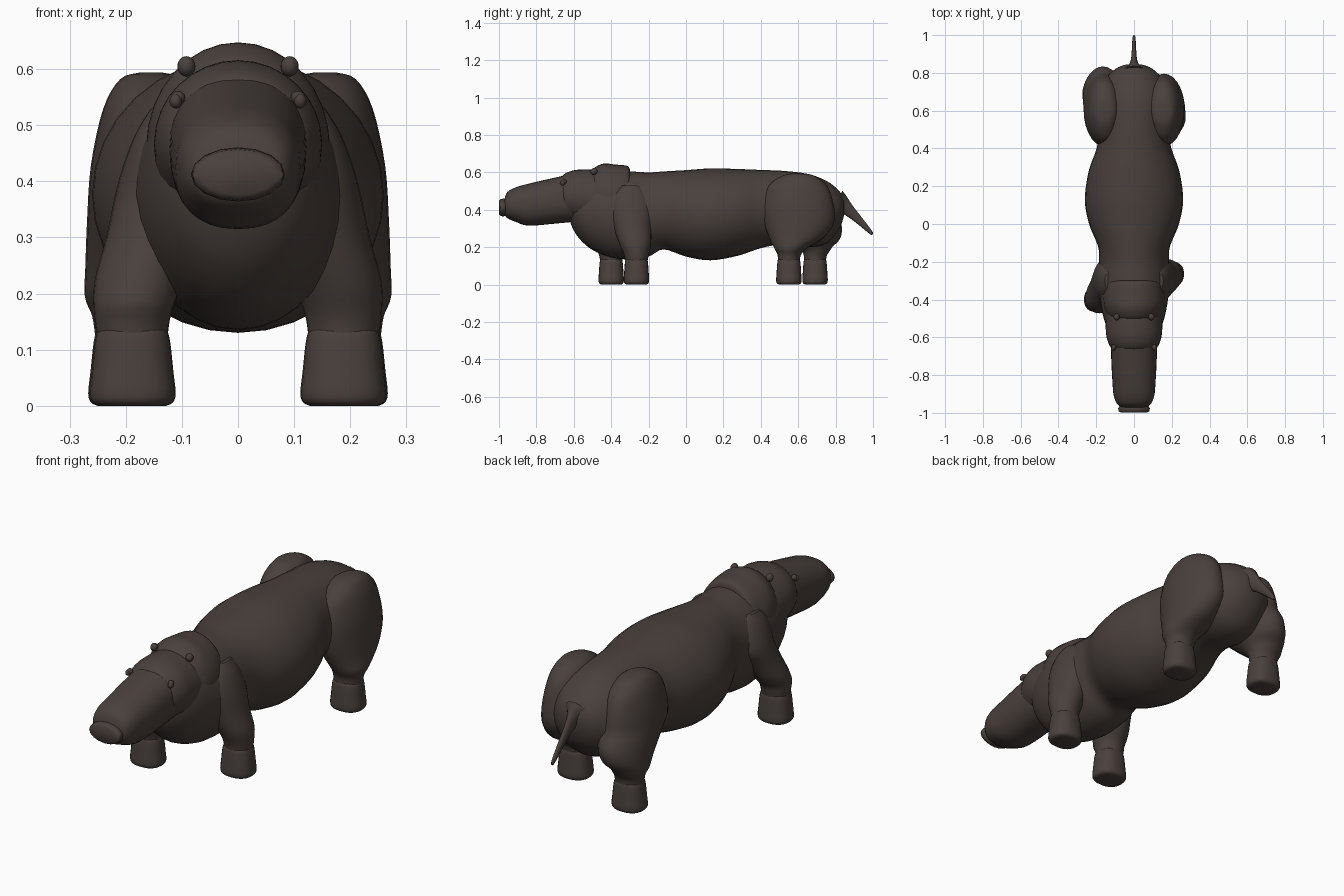
import bpy, bmesh, math
from mathutils import Vector

cube = bpy.data.objects.get("Cube")
if cube:
    bpy.data.objects.remove(cube, do_unlink=True)

hide = bpy.data.materials.new("dark brown hide")
hide.use_nodes = True
colour = (0.068, 0.052, 0.046, 1)
hide.diffuse_color = colour
hide.node_tree.nodes["Principled BSDF"].inputs["Base Color"].default_value = colour


def finish(name, bm, angle=50):
    bmesh.ops.recalc_face_normals(bm, faces=bm.faces)
    mesh = bpy.data.meshes.new(name)
    bm.to_mesh(mesh)
    bm.free()
    obj = bpy.data.objects.new(name, mesh)
    bpy.context.collection.objects.link(obj)
    mesh.materials.append(hide)
    bpy.ops.object.select_all(action="DESELECT")
    obj.select_set(True)
    bpy.context.view_layer.objects.active = obj
    bpy.ops.object.shade_smooth_by_angle(angle=math.radians(angle))
    return obj


def smooth_rows(rows, steps):
    """Catmull-Rom interpolation between the control rings."""
    pts = [Vector(r) for r in rows]
    pts = [pts[0]] + pts + [pts[-1]]
    out = []
    for a, b, c, d in zip(pts, pts[1:], pts[2:], pts[3:]):
        for i in range(steps):
            t = i / steps
            out.append(0.5 * (2 * b + (c - a) * t + (2 * a - 5 * b + 4 * c - d) * t**2
                              + (3 * b - a - 3 * c + d) * t**3))
    return out + [pts[-1]]


def loft(name, rows, place, sides=32, power=2, steps=4):
    """Skin rounded rings; place maps a row and unit circle point to space."""
    bm = bmesh.new()
    rings = []
    for row in smooth_rows(rows, steps):
        ring = []
        for i in range(sides):
            a = math.tau * i / sides
            c, s = (math.copysign(abs(f)**(2 / power), f) for f in (math.cos(a), math.sin(a)))
            ring.append(bm.verts.new(place(row, c, s)))
        rings.append(ring)
    for low, high in zip(rings, rings[1:]):
        for i in range(sides):
            j = (i + 1) % sides
            bm.faces.new((low[i], low[j], high[j], high[i]))
    bm.faces.new(rings[0])
    bm.faces.new(rings[-1])
    return finish(name, bm)


def along_body(row, c, s):
    # row: y, top, bottom, half width
    y, top, bottom, w = row
    return (w * c, y, (top + bottom) / 2 + s * (top - bottom) / 2)


def ball(name, centre, radii):
    bm = bmesh.new()
    bmesh.ops.create_uvsphere(bm, u_segments=20, v_segments=12, radius=1)
    bmesh.ops.scale(bm, vec=radii, verts=bm.verts)
    bmesh.ops.translate(bm, vec=centre, verts=bm.verts)
    return finish(name, bm)


# Trunk: chest, round belly and rump
loft("body", [
    (-.625, .47, .36, .03), (-.61, .52, .31, .09), (-.57, .56, .245, .13),
    (-.5, .6, .185, .16), (-.4, .605, .145, .18), (-.3, .605, .135, .19),
    (-.2, .6, .15, .185), (-.12, .605, .188, .19), (0, .612, .15, .238),
    (.13, .621, .13, .26), (.28, .618, .155, .24), (.4, .613, .195, .198),
    (.52, .608, .215, .18), (.65, .592, .2, .19), (.75, .555, .22, .165),
    (.82, .5, .3, .1), (.845, .45, .37, .04)], along_body)

# Head: muzzle, skull and neck fold
loft("muzzle", [
    (-.972, .455, .375, .06), (-.955, .495, .355, .088), (-.91, .52, .335, .107),
    (-.84, .54, .315, .114), (-.7, .572, .326, .121), (-.6, .59, .335, .12),
    (-.48, .58, .34, .1)], along_body, power=2.3)
loft("skull", [
    (-.672, .55, .4, .09), (-.655, .588, .36, .122), (-.6, .611, .34, .145),
    (-.53, .616, .31, .15), (-.45, .61, .3, .145), (-.38, .59, .32, .12)], along_body)
loft("neck_fold", [
    (-.51, .6, .32, .12), (-.49, .625, .3, .14), (-.44, .647, .29, .158),
    (-.38, .642, .28, .163), (-.315, .635, .28, .148), (-.3, .615, .3, .13)], along_body)

# Oval nose pad
loft("nose", [
    (-.999, .448, .376, .068), (-.992, .457, .367, .081), (-.975, .46, .364, .084),
    (-.961, .453, .371, .074), (-.955, .44, .385, .055)], along_body, sides=16, steps=1)

# Eyes and small ear bumps
for side, sx in (("left", 1), ("right", -1)):
    ball(side + "_eye", (sx * .111, -.66, .543), (.011, .013, .013))
    ball(side + "_eyelid", (sx * .107, -.652, .549), (.013, .014, .012))
    ball(side + "_ear", (sx * .092, -.492, .605), (.016, .018, .018))

# Tapering tail
loft("tail", [
    (.8, .43, .09, .07), (.835, .43, .055, .03), (.88, .39, .035, .015),
    (.94, .33, .022, .011), (.985, .283, .013, .008), (.998, .27, .007, .004)],
    lambda r, c, s: (r[3] * c, r[0] + r[2] * s * .4, r[1] + r[2] * s * .8), sides=16)

# Limb rings: height, x, y, half width, half depth
hind = [
    (.594, .155, .6, .02, .03), (.582, .155, .6, .055, .085), (.53, .155, .598, .085, .155),
    (.43, .157, .6, .105, .188), (.33, .16, .605, .109, .187), (.25, .172, .59, .1, .145),
    (.195, .19, .56, .083, .088), (.16, .19, .552, .07, .063), (.12, .19, .55, .064, .058)]
fore = [
    (.53, .125, -.3, .03, .05), (.48, .125, -.3, .06, .095), (.4, .135, -.295, .078, .115),
    (.3, .152, -.285, .083, .1), (.22, .178, -.272, .078, .085),
    (.16, .188, -.265, .068, .066), (.12, .188, -.265, .062, .058)]
hoof = [
    (.142, .045, .042), (.135, .06, .057), (.115, .067, .062), (.06, .073, .066),
    (.022, .077, .068), (.006, .072, .063), (0, .06, .052)]


def limb(name, rows, sx, stride):
    # The stride offset grows from hip height down to the foot
    def place(row, c, s):
        z, x, y, w, d = row
        shift = stride * min(1, max(0, (.38 - z) / .2))
        return (sx * (x + w * c), y + shift + d * s, z)

    loft(name + "_leg", rows, place, sides=28)
    foot_x, foot_y = rows[-1][1], rows[-1][2] + stride
    loft(name + "_foot", hoof,
         lambda r, c, s: (sx * (foot_x + r[1] * c), foot_y + r[2] * s, r[0]),
         sides=24, power=2.4, steps=3)


limb("left_hind", hind, 1, 0)
limb("right_hind", hind, -1, .14)
limb("left_front", fore, 1, 0)
limb("right_front", fore, -1, -.135)
